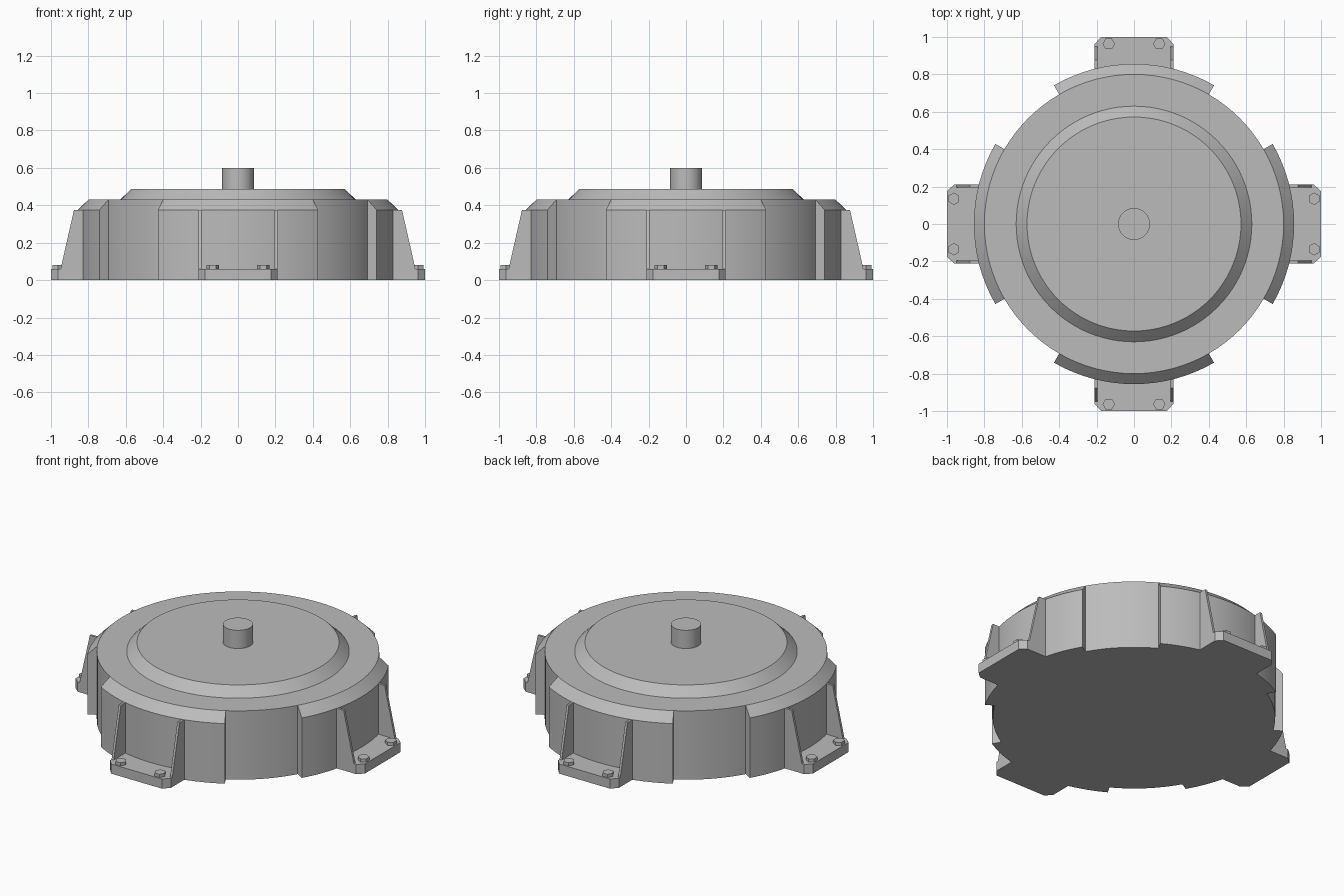
import bpy, bmesh, math
from mathutils import Matrix

if "Cube" in bpy.data.objects:
    bpy.data.objects.remove(bpy.data.objects["Cube"])

SEGMENTS = 96

# Single flat housing colour
grey = bpy.data.materials.new("housing_grey")
grey.use_nodes = True
grey.diffuse_color = (0.5, 0.5, 0.5, 1)
grey.node_tree.nodes["Principled BSDF"].inputs["Base Color"].default_value = (0.5, 0.5, 0.5, 1)


def finish(name, bm, turn=0.0, smooth=False):
    """Turn the mesh about the z axis and make it an object."""
    bmesh.ops.rotate(bm, verts=bm.verts, matrix=Matrix.Rotation(turn, 3, 'Z'))
    bmesh.ops.recalc_face_normals(bm, faces=bm.faces)
    mesh = bpy.data.meshes.new(name)
    bm.to_mesh(mesh)
    bm.free()
    mesh.materials.append(grey)
    obj = bpy.data.objects.new(name, mesh)
    bpy.context.collection.objects.link(obj)
    if smooth:
        bpy.ops.object.select_all(action='DESELECT')
        obj.select_set(True)
        bpy.context.view_layer.objects.active = obj
        bpy.ops.object.shade_smooth_by_angle(angle=math.radians(25))
    return obj


def disc(name, r_low, r_high, z0, z1):
    """Round solid, straight or tapered."""
    bm = bmesh.new()
    bmesh.ops.create_cone(bm, cap_ends=True, segments=SEGMENTS, radius1=r_low,
                          radius2=r_high, depth=z1 - z0,
                          matrix=Matrix.Translation((0, 0, (z0 + z1) / 2)))
    finish(name, bm, smooth=True)


def extrude(outline, direction):
    """Solid made by pushing a flat outline along a direction."""
    bm = bmesh.new()
    face = bm.faces.new([bm.verts.new(p) for p in outline])
    result = bmesh.ops.extrude_face_region(bm, geom=[face], use_keep_orig=True)
    moved = [g for g in result["geom"] if isinstance(g, bmesh.types.BMVert)]
    bmesh.ops.translate(bm, verts=moved, vec=direction)
    return bm


def arc_pad(name, turn):
    """Raised 60 degree wall section with a sloped top edge."""
    profile = [(0.8, 0), (0.856, 0), (0.856, 0.375), (0.8, 0.43)]
    steps = SEGMENTS // 6
    bm = bmesh.new()
    rings = []
    for i in range(steps + 1):
        a = math.radians(-30 + 60 * i / steps)
        rings.append([bm.verts.new((r * math.cos(a), r * math.sin(a), z)) for r, z in profile])
    for a, b in zip(rings, rings[1:]):
        for k in range(4):
            n = (k + 1) % 4
            bm.faces.new((a[k], a[n], b[n], b[k]))
    bm.faces.new(rings[0])
    bm.faces.new(rings[-1])
    finish(name, bm, turn, smooth=True)


def mounting_foot(side, turn):
    """Base plate with two side gussets and two hex bolts."""
    half = [(0.78, 0.21), (0.962, 0.21), (1.0, 0.176)]
    outline = [(x, y, 0) for x, y in half] + [(x, -y, 0) for x, y in reversed(half)]
    finish(side + "_foot_plate", extrude(outline, (0, 0, 0.06)), turn)

    rib = [(0.78, 0), (0.962, 0), (0.877, 0.375), (0.78, 0.375)]
    for s, label in ((1, "a"), (-1, "b")):
        bm = extrude([(x, s * 0.21, z) for x, z in rib], (0, -s * 0.015, 0))
        finish(side + "_gusset_" + label, bm, turn)

        bm = bmesh.new()
        place = Matrix.Translation((0.963, s * 0.135, 0.065)) @ Matrix.Rotation(math.pi / 2, 4, 'Z')
        # hex corners lie across the foot
        bmesh.ops.create_cone(bm, cap_ends=True, segments=6, radius1=0.033, radius2=0.033,
                              depth=0.03, matrix=place @ Matrix.Rotation(math.pi / 6 * 3, 4, 'Z')
                              @ Matrix.Rotation(0, 4, 'Z'))
        finish(side + "_bolt_" + label, bm, turn)


# Round body, stepped lid and central shaft
disc("body", 0.8, 0.8, 0, 0.43)
disc("lid", 0.63, 0.572, 0.43, 0.486)
disc("shaft", 0.085, 0.085, 0.48, 0.6)

# Four identical sides
for index, side in enumerate(("left", "back", "right", "front")):
    arc_pad(side + "_wall_pad", index * math.pi / 2)
    mounting_foot(side, index * math.pi / 2)
